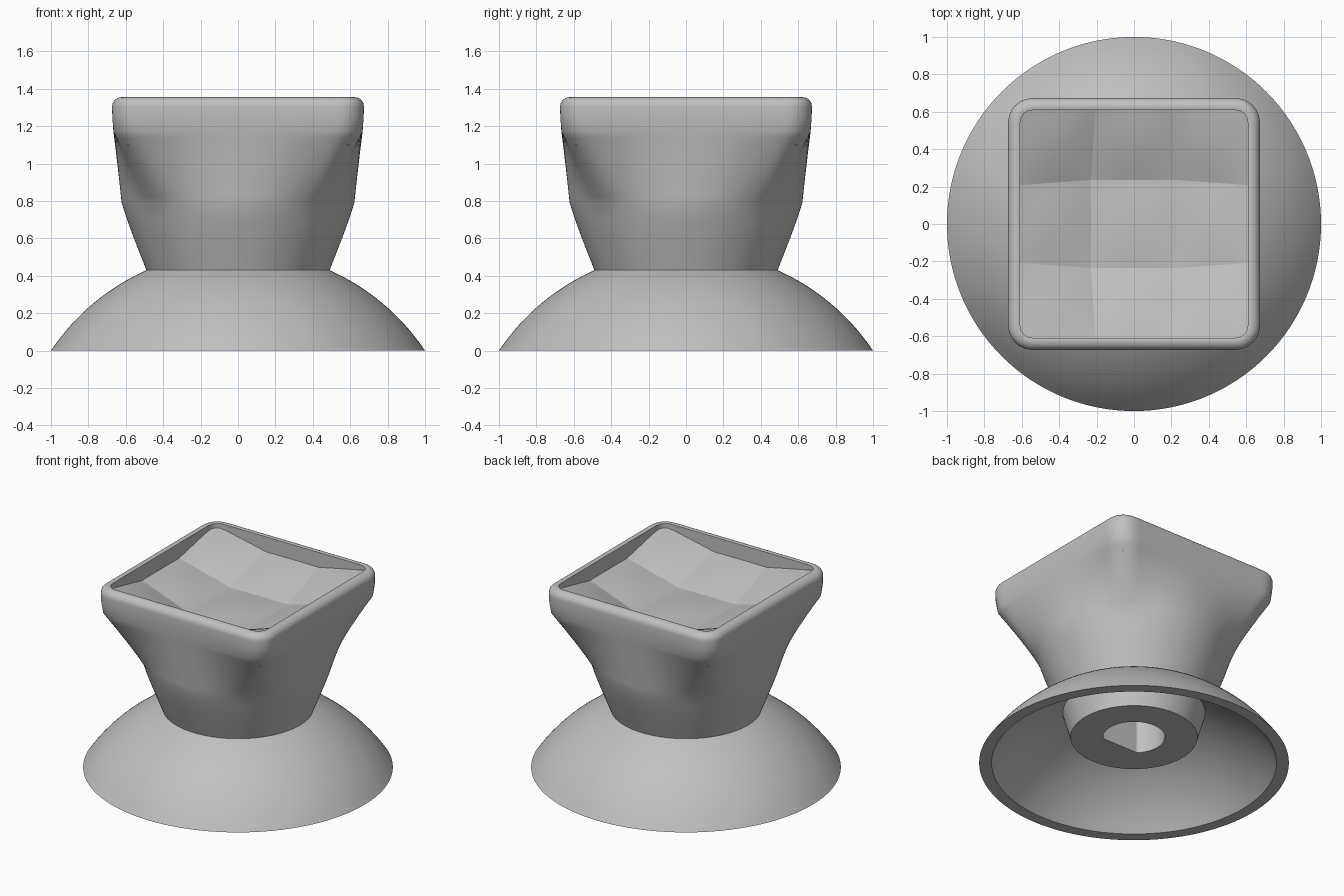
import bpy, bmesh
from math import pi, sin, cos, sqrt

cube = bpy.data.objects.get("Cube")
if cube:
    bpy.data.objects.remove(cube)

grey = bpy.data.materials.new("plain_grey")
grey.use_nodes = True
grey.diffuse_color = (0.53, 0.53, 0.53, 1)
grey.node_tree.nodes["Principled BSDF"].inputs["Base Color"].default_value = grey.diffuse_color

SIDES = 192


def finish(name, bm, angle):
    bmesh.ops.recalc_face_normals(bm, faces=bm.faces)
    mesh = bpy.data.meshes.new(name)
    bm.to_mesh(mesh)
    bm.free()
    mesh.materials.append(grey)
    obj = bpy.data.objects.new(name, mesh)
    bpy.context.collection.objects.link(obj)
    bpy.ops.object.select_all(action='DESELECT')
    obj.select_set(True)
    bpy.context.view_layer.objects.active = obj
    bpy.ops.object.shade_smooth_by_angle(angle=angle)
    return obj


# Cross-sections: each gives a radius for an angle
def circle(r):
    return lambda a: r


def rounded_square(h, c):
    def radius(a):
        ux, uy = abs(cos(a)), abs(sin(a))
        k = h / max(ux, uy)
        if min(ux, uy) * k <= h - c:
            return k
        d = (h - c) * (ux + uy)
        return d + sqrt(d * d - 2 * (h - c) ** 2 + c * c)
    return radius


def blend(f, g, t):
    return lambda a: f(a) * (1 - t) + g(a) * t


def d_shape(r, flat):
    return lambda a: flat / -sin(a) if -sin(a) * r > flat else r


def loft(name, rings, cap_end=False):
    bm = bmesh.new()
    angles = [2 * pi * i / SIDES for i in range(SIDES)]
    rows = [[bm.verts.new((f(a) * cos(a), f(a) * sin(a), z)) for a in angles]
            for f, z in rings]
    for low, high in zip(rows, rows[1:]):
        for i in range(SIDES):
            j = (i + 1) % SIDES
            bm.faces.new((low[i], low[j], high[j], high[i]))
    if cap_end:
        bm.faces.new(rows[-1])
    return finish(name, bm, 0.6)


# Hollow dome base with a boss and a D-shaped shaft hole underneath
def dome_arc(r_from, r_to, rim, steps=16):
    drop = 0.669
    for i in range(steps + 1):
        r = r_from + (r_to - r_from) * i / steps
        yield circle(r), max(0, sqrt(rim ** 2 + drop ** 2 - r * r) - drop)


hole = d_shape(0.2, 0.14)
base = list(dome_arc(0.48, 1.0, 1.0)) + list(dome_arc(0.92, 0.46, 0.92))
base += [(circle(0.41), 0.19), (hole, 0.19), (hole, 0.75)]
loft("dome_base", base, cap_end=True)

# Grip: round neck flaring into a rounded square, then a soft rim
grip = [(circle(r), z) for r, z in ((0.49, 0.43), (0.525, 0.52), (0.56, 0.61), (0.593, 0.7))]
for i in range(13):
    t = i / 12
    shape = blend(circle(0.622 + 0.04 * t), rounded_square(0.622 + 0.044 * t, 0.14), t)
    grip.append((shape, 0.79 + 0.38 * t))
grip.append((rounded_square(0.672, 0.13), 1.25))
for i in range(9):
    a = pi / 2 * i / 8
    inset = 0.05 * (1 - cos(a))
    grip.append((rounded_square(0.673 - inset, 0.13 - inset), 1.305 + 0.05 * sin(a)))
inner = rounded_square(0.61, 0.07)
grip += [(inner, 1.352), (inner, 1.1)]
loft("grip_and_rim", grip)

# Dished top: three by three softly pillowed panels with crisp seams
def grid_point(i, j):
    x, y = i - 1.5, j - 1.5
    sx, sy = (1 if x > 0 else -1), (1 if y > 0 else -1)
    far_x, far_y = abs(x) > 1, abs(y) > 1
    px = 0.625 if far_x else (0.207 if far_y else 0.23)
    py = 0.625 if far_y else (0.207 if far_x else 0.235)
    return sx * px, sy * py, (1.13, 1.25, 1.335)[far_x + far_y]


def add_panel(bm, i, j, steps=8, puff=0.012):
    corners = [grid_point(i + di, j + dj) for di, dj in ((0, 0), (1, 0), (0, 1), (1, 1))]
    rows = []
    for n in range(steps + 1):
        v, row = n / steps, []
        for m in range(steps + 1):
            u = m / steps
            weights = ((1 - u) * (1 - v), u * (1 - v), (1 - u) * v, u * v)
            p = [sum(w * c[k] for w, c in zip(weights, corners)) for k in range(3)]
            p[2] += puff * sin(pi * u) * sin(pi * v)
            row.append(bm.verts.new(p))
        rows.append(row)
    for a, b in zip(rows, rows[1:]):
        for m in range(steps):
            bm.faces.new((a[m], a[m + 1], b[m + 1], b[m]))


bm = bmesh.new()
for i in range(3):
    for j in range(3):
        add_panel(bm, i, j)
panels = finish("dished_top_panels", bm, 0.6)
if panels.data.polygons[0].normal.z < 0:
    panels.data.flip_normals()
